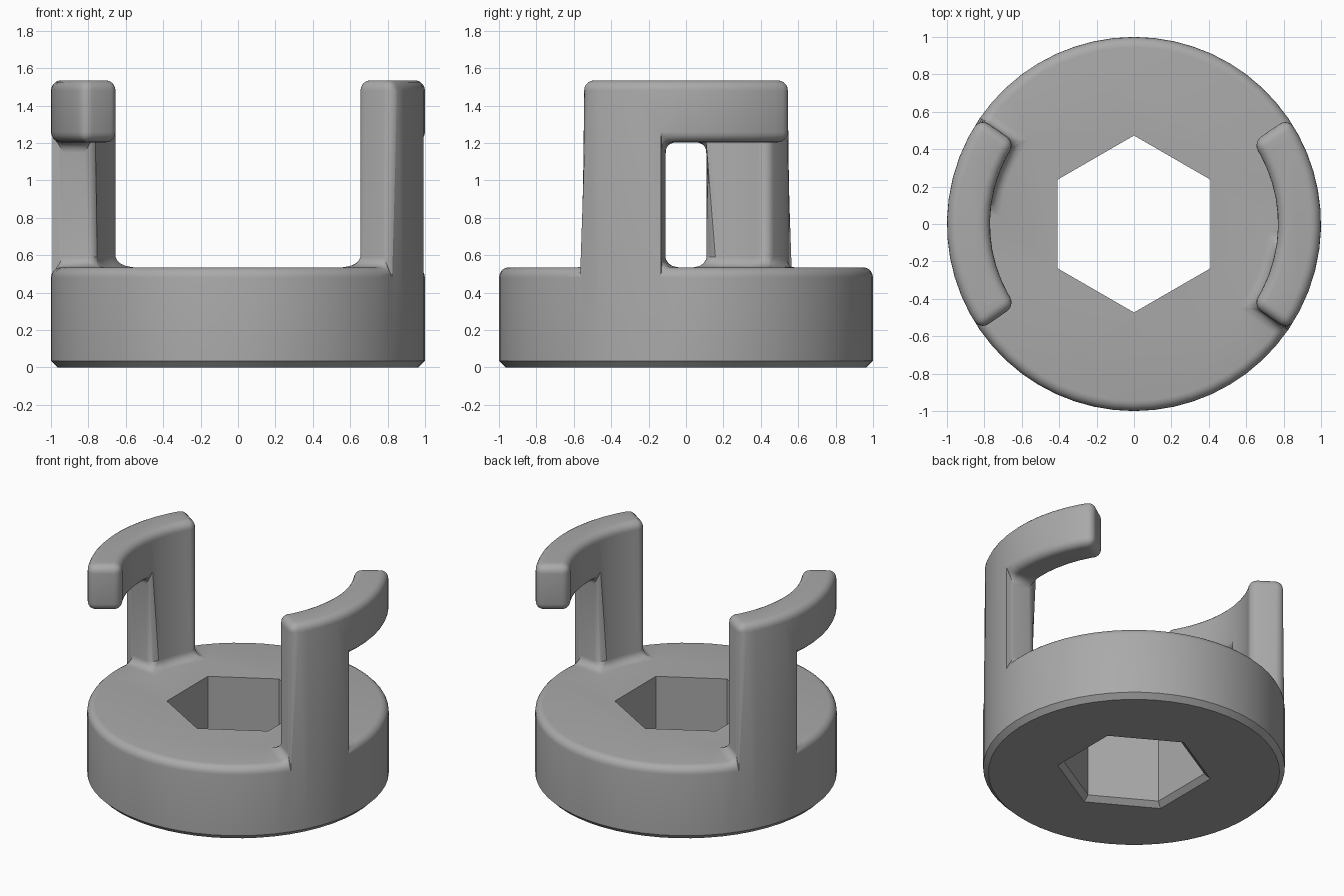
import bpy
import bmesh
from math import radians, sin, cos, pi

cube = bpy.data.objects.get("Cube")
if cube:
    bpy.data.objects.remove(cube)

# One plain grey for the whole part
grey = bpy.data.materials.new("plain grey")
grey.use_nodes = True
COLOUR = (0.4, 0.4, 0.4, 1)
grey.diffuse_color = COLOUR
grey.node_tree.nodes["Principled BSDF"].inputs["Base Color"].default_value = COLOUR

R_OUT, R_IN = 1.0, 0.77
LEVELS = [0, 0.035, 0.535, 1.203, 1.535]     # chamfer, base, post, hook
END, SLOT = 34.5, -7.7                       # hook ends and slot edge, degrees
ROUND = 0.055


def new_object(name, bm):
    bmesh.ops.recalc_face_normals(bm, faces=bm.faces)
    mesh = bpy.data.meshes.new(name)
    bm.to_mesh(mesh)
    bm.free()
    mesh.materials.append(grey)
    obj = bpy.data.objects.new(name, mesh)
    bpy.context.collection.objects.link(obj)
    return obj


# Angular columns: post, hook overhang and open gap, repeated half a turn on
angles, kinds = [], []
for turn in (0, 180):
    for start, stop, count, kind in ((-END, SLOT, 4, "post"),
                                     (SLOT, END, 7, "hook"),
                                     (END, 180 - END, 18, "gap")):
        for i in range(count):
            angles.append(radians(turn + start + (stop - start) * i / count))
            kinds.append(kind)
N = len(angles)


def solid(i, band):
    if band < 0 or band > 3:
        return False
    return band < 2 or kinds[i % N] == "post" or (band == 3 and kinds[i % N] == "hook")


bm = bmesh.new()
points = {}


def vert(i, level, outer):
    key = (i % N, level, outer)
    if key not in points:
        r = R_OUT if outer else R_IN
        if level == 0:
            r -= LEVELS[1]
        a = angles[i % N]
        points[key] = bm.verts.new((r * cos(a), r * sin(a), LEVELS[level]))
    return points[key]


def face(*keys):
    bm.faces.new([vert(*k) for k in keys])


# Skin of the base and the two hooked arms
for i in range(N):
    j = i + 1
    for b in range(4):
        if not solid(i, b):
            continue
        t = b + 1
        face((i, b, 1), (j, b, 1), (j, t, 1), (i, t, 1))
        if b >= 2:
            face((i, b, 0), (j, b, 0), (j, t, 0), (i, t, 0))
            for side, other in ((i, i - 1), (j, j)):
                if not solid(other, b):
                    face((side, b, 0), (side, b, 1), (side, t, 1), (side, t, 0))
        if b >= 1 and not solid(i, t):
            face((i, t, 0), (j, t, 0), (j, t, 1), (i, t, 1))
        if b == 3 and not solid(i, 2):
            face((i, b, 0), (j, b, 0), (j, b, 1), (i, b, 1))
bm.faces.new([vert(i, 0, 1) for i in range(N)])
bm.faces.new([vert(i, 2, 0) for i in range(N)])
bmesh.ops.recalc_face_normals(bm, faces=bm.faces)
bmesh.ops.dissolve_limit(bm, angle_limit=radians(1), verts=bm.verts, edges=bm.edges)

# Mark all the corners above the base chamfer for rounding
weight = bm.edges.layers.float.new("bevel_weight_edge")
for e in bm.edges:
    if min(v.co.z for v in e.verts) > 0.1 and e.calc_face_angle(0) > radians(50):
        e[weight] = 1
body = new_object("hooked_collar", bm)
bevel = body.modifiers.new("rounding", "BEVEL")
bevel.limit_method = "WEIGHT"
bevel.width = ROUND
bevel.segments = 5
bevel.use_clamp_overlap = False

# Hexagonal socket cutter, flaring at the underside
bm = bmesh.new()
rings = []
for z, r in ((-0.1, 0.629), (0.035, 0.473), (0.8, 0.473)):
    rings.append([bm.verts.new((r * sin(k * pi / 3), r * cos(k * pi / 3), z)) for k in range(6)])
for low, high in zip(rings, rings[1:]):
    for k in range(6):
        m = (k + 1) % 6
        bm.faces.new((low[k], low[m], high[m], high[k]))
bm.faces.new(rings[0])
bm.faces.new(rings[-1])
cutter = new_object("socket_cutter", bm)
cutter.hide_render = True
cut = body.modifiers.new("socket", "BOOLEAN")
cut.operation = "DIFFERENCE"
cut.solver = "EXACT"
cut.object = cutter

# Apply, drop the cutter and shade
bpy.ops.object.select_all(action="DESELECT")
body.select_set(True)
bpy.context.view_layer.objects.active = body
for mod in ("rounding", "socket"):
    bpy.ops.object.modifier_apply(modifier=mod)
bpy.data.objects.remove(cutter)
bpy.ops.object.shade_smooth_by_angle(angle=radians(30))
